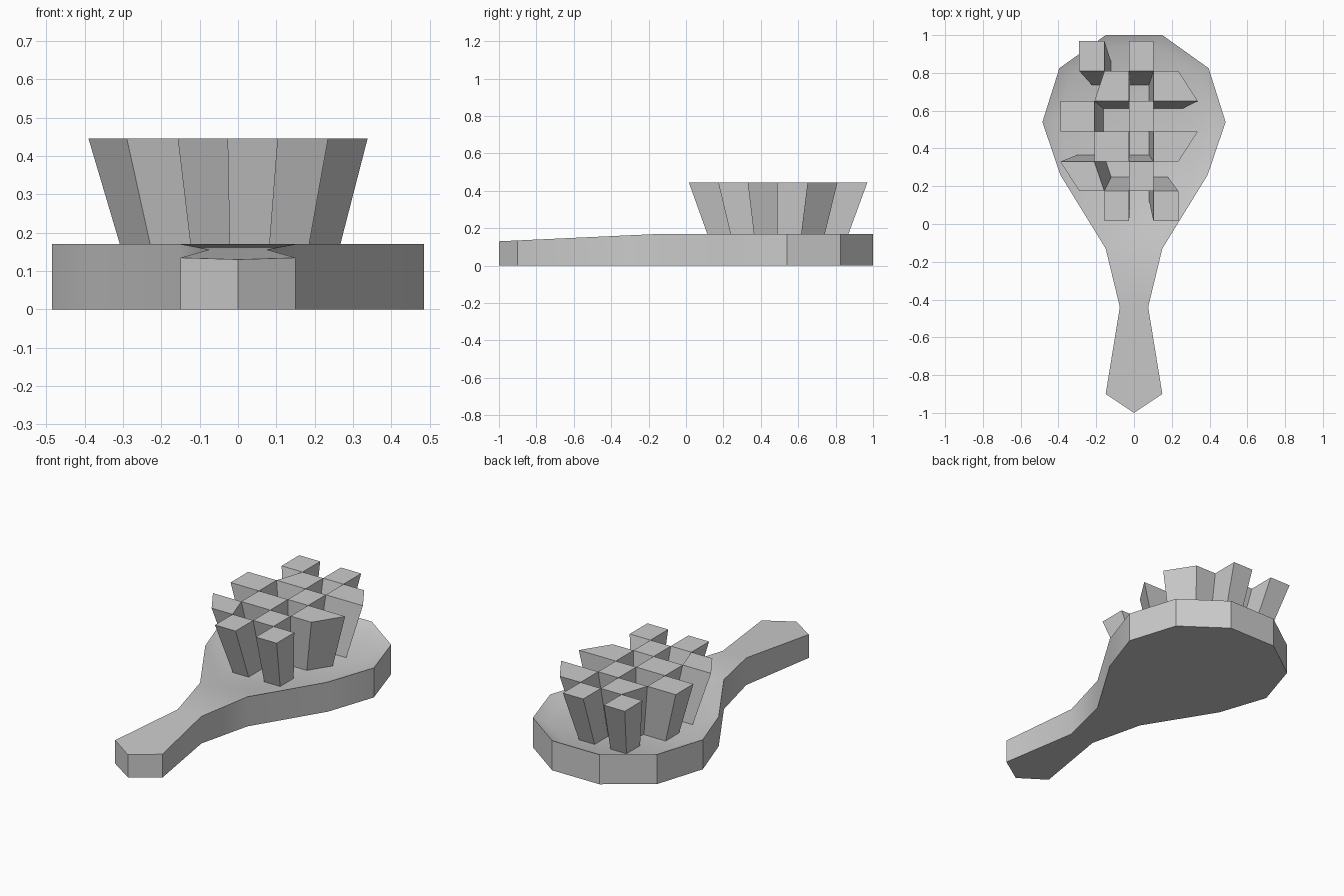
import bpy, bmesh, math

if "Cube" in bpy.data.objects:
    bpy.data.objects.remove(bpy.data.objects["Cube"])


def make_object(name, bm):
    bmesh.ops.recalc_face_normals(bm, faces=bm.faces)
    mesh = bpy.data.meshes.new(name)
    bm.to_mesh(mesh)
    bm.free()
    obj = bpy.data.objects.new(name, mesh)
    bpy.context.collection.objects.link(obj)
    return obj


def mirrored(half):
    """Close a right-hand outline by reflecting it across x = 0."""
    return half + [(-x, y) for x, y in reversed(half) if x > 0]


# Brush body: outline runs from the handle tip to the crown of the head
TOP, FLOOR, NECK = 0.17, 0.14, -0.13
outline = mirrored([(0, -1), (0.15, -0.9), (0.075, -0.44), (0.15, NECK),
                    (0.39, 0.26), (0.485, 0.54), (0.395, 0.825), (0.15, 1.0)])
dish = mirrored([(0.117, 0.0), (0.32, 0.28), (0.405, 0.535),
                 (0.335, 0.785), (0.122, 0.935)])


def top_height(y):
    return TOP + 0.04 * min(0, y - NECK) / (1 + NECK)


bm = bmesh.new()
low = [bm.verts.new((x, y, 0)) for x, y in outline]
high = [bm.verts.new((x, y, top_height(y))) for x, y in outline]
inner = [bm.verts.new((x, y, FLOOR)) for x, y in dish]
n, m = len(outline), len(dish)
bm.faces.new(low)
for i in range(n):
    j = (i + 1) % n
    bm.faces.new((low[i], low[j], high[j], high[i]))
# Handle top, sloping rim and sunken floor
rim = high[3:3 + m]
bm.faces.new(high[:4] + high[2 + m:])
for i in range(m):
    j = (i + 1) % m
    bm.faces.new((rim[i], rim[j], inner[j], inner[i]))
bm.faces.new(inner)
body = make_object("brush_body", bm)
bpy.context.view_layer.objects.active = body
body.select_set(True)
bpy.ops.object.shade_smooth_by_angle(angle=math.radians(35))

# Bristle tufts: a checkerboard of flaring blocks on a bent grid
ys = [0.97, 0.81, 0.65, 0.49, 0.33, 0.175, 0.015]
left_wide, right_wide = {2, 3, 4}, {2, 3}
TIP, ROOT, SHRINK, CENTRE_Y = 0.445, 0.13, 0.76, 0.487


def grid_point(row, col):
    xs = [-0.29, -0.157, -0.026, 0.103, 0.235]
    if row in left_wide:
        xs[0], xs[1] = -0.39, -0.21
    if row in right_wide:
        xs[4] = 0.338
    return xs[col], ys[row]


bm = bmesh.new()
for row in range(6):
    for col in (row % 2, row % 2 + 2):
        tip = [grid_point(row + a, col + b)
               for a, b in ((0, 0), (1, 0), (1, 1), (0, 1))]
        up = [bm.verts.new((x, y, TIP)) for x, y in tip]
        down = [bm.verts.new((x * SHRINK, CENTRE_Y + (y - CENTRE_Y) * SHRINK, ROOT))
                for x, y in tip]
        bm.faces.new(up)
        bm.faces.new(down[::-1])
        for i in range(4):
            j = (i + 1) % 4
            bm.faces.new((up[i], down[i], down[j], up[j]))
make_object("bristle_tufts", bm)
